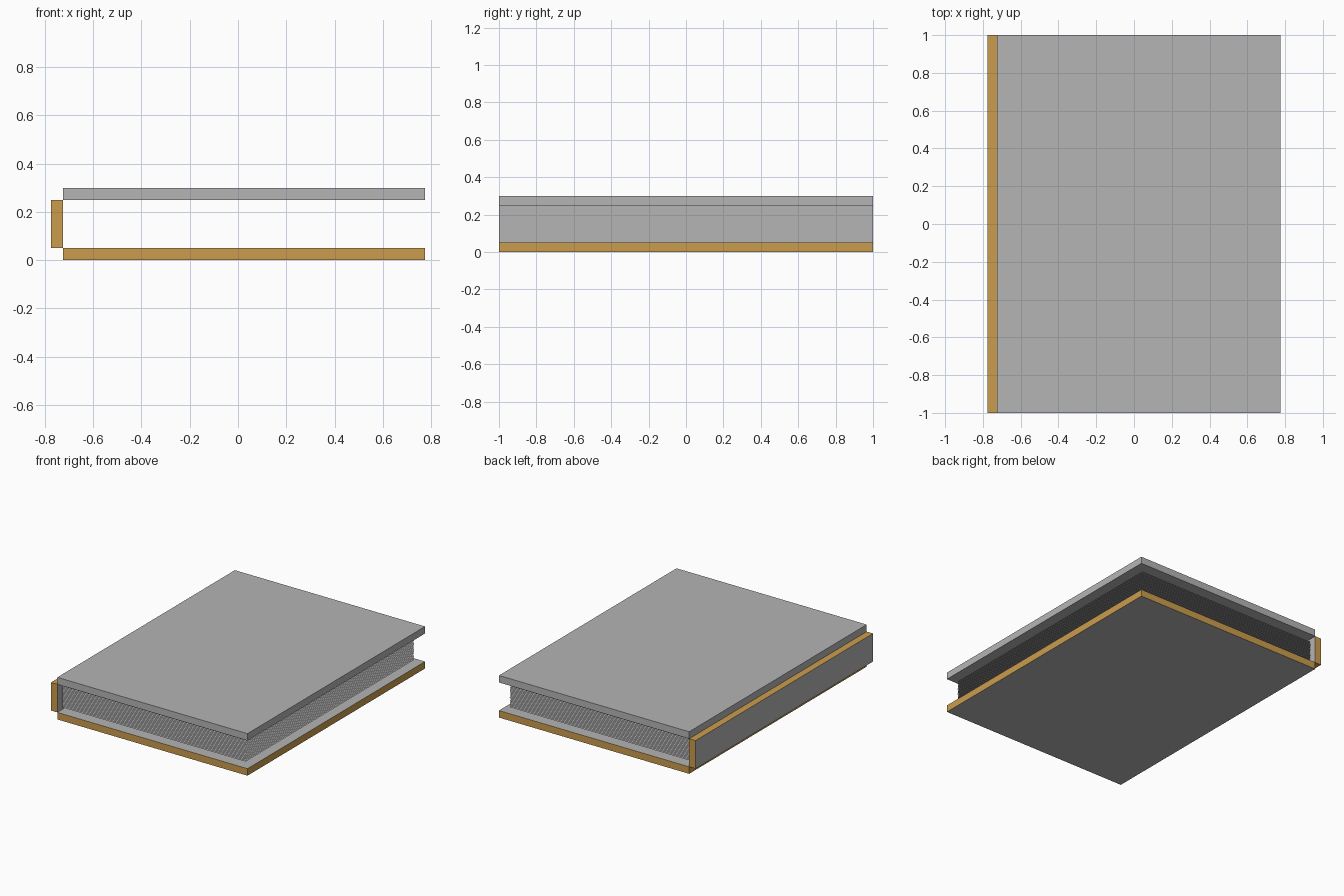
import bpy
import bmesh

if "Cube" in bpy.data.objects:
    bpy.data.objects.remove(bpy.data.objects["Cube"])


def material(name, rgb):
    m = bpy.data.materials.new(name)
    m.diffuse_color = (*rgb, 1.0)
    m.use_nodes = True
    m.node_tree.nodes["Principled BSDF"].inputs["Base Color"].default_value = m.diffuse_color
    return m


GREY = material("grey cloth", (0.46, 0.46, 0.46))
TAN = material("tan edge", (0.60, 0.335, 0.076))


def add_object(name, bm, materials):
    mesh = bpy.data.meshes.new(name)
    bm.to_mesh(mesh)
    bm.free()
    for m in materials:
        mesh.materials.append(m)
    obj = bpy.data.objects.new(name, mesh)
    bpy.context.collection.objects.link(obj)
    return obj


def board(name, lo, hi, edge_axis=None):
    """Box from lo to hi; faces not pointing along edge_axis become tan."""
    bm = bmesh.new()
    bmesh.ops.create_cube(bm, size=1)
    for v in bm.verts:
        for i in range(3):
            v.co[i] = lo[i] + (v.co[i] + 0.5) * (hi[i] - lo[i])
    bm.normal_update()
    for f in bm.faces:
        if edge_axis is not None and abs(f.normal[edge_axis]) < 0.5:
            f.material_index = 1
    return add_object(name, bm, [GREY, TAN])


# Covers and spine
board("back_cover", (-0.725, -1, 0), (0.775, 1, 0.05), edge_axis=2)
board("front_cover", (-0.725, -1, 0.25), (0.775, 1, 0.30))
board("spine", (-0.775, -1, 0.05), (-0.725, 1, 0.25), edge_axis=0)

# Pages: one thin sheet, repeated upwards
PAGES, Z0, Z1 = 20, 0.068, 0.228
bm = bmesh.new()
bmesh.ops.create_grid(bm, x_segments=1, y_segments=1, size=1)
for v in bm.verts:
    v.co = (v.co.x * 0.725, v.co.y * 0.95, Z0)
pages = add_object("pages", bm, [GREY])
stack = pages.modifiers.new("stack", 'ARRAY')
stack.count = PAGES
stack.use_relative_offset = False
stack.use_constant_offset = True
stack.constant_offset_displace = (0, 0, (Z1 - Z0) / (PAGES - 1))
